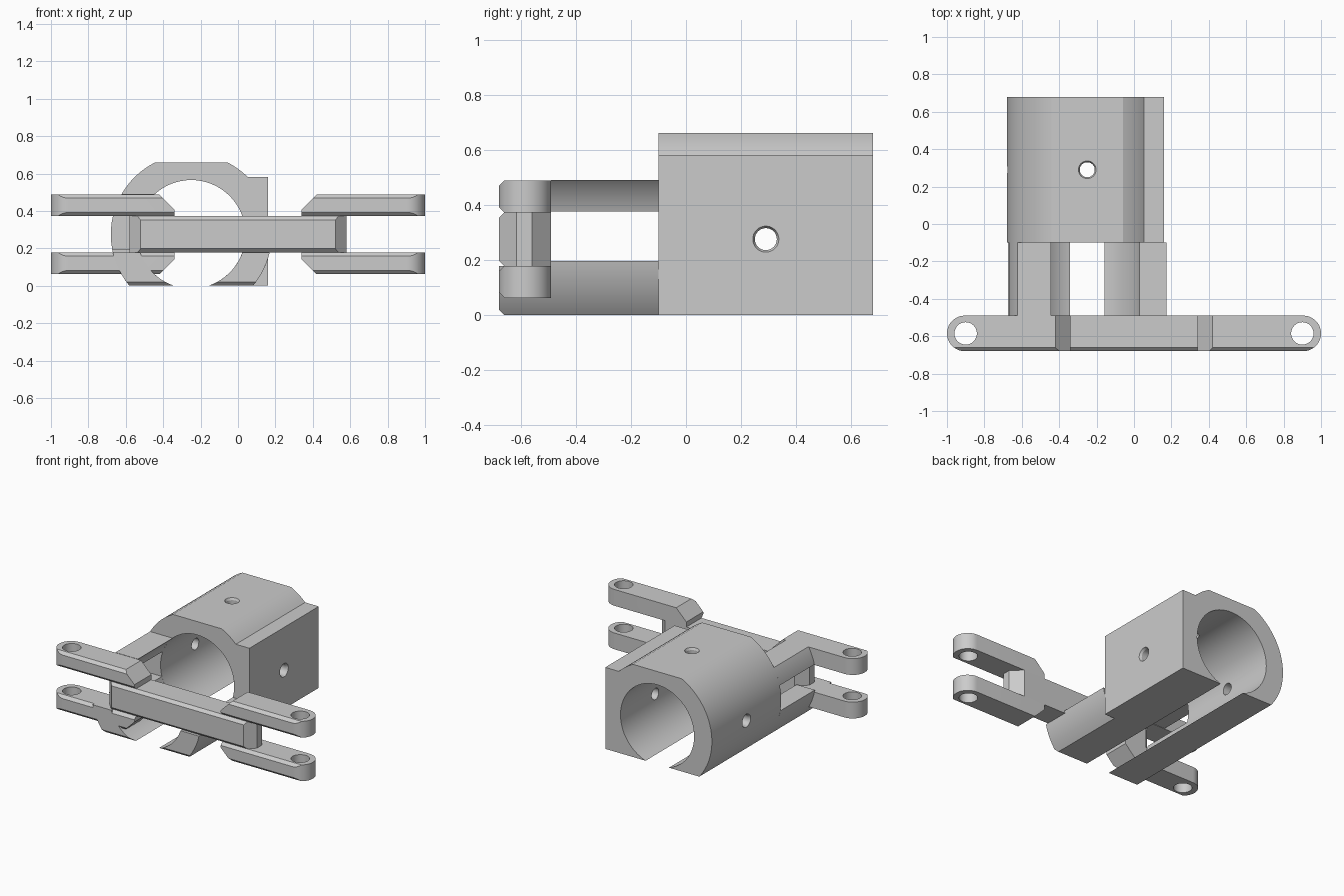
import bpy, bmesh
from math import asin, cos, sin, pi
from mathutils import Vector, Matrix

cube = bpy.data.objects.get("Cube")
if cube:
    bpy.data.objects.remove(cube, do_unlink=True)

grey = bpy.data.materials.new("plain grey")
grey.use_nodes = True
grey.diffuse_color = (0.6, 0.6, 0.6, 1)
grey.node_tree.nodes["Principled BSDF"].inputs["Base Color"].default_value = (0.6, 0.6, 0.6, 1)

# Tube centre line, radii, and front bracket depth
CX, CZ, OUTER, BORE = -0.25, 0.275, 0.43, 0.29
FRONT, BACK, TUBE_FRONT, TUBE_BACK = -0.68, -0.49, -0.1, 0.68
CHAMFER = 0.02


def arc(cx, cy, r, a0, a1, n):
    return [(cx + r * cos(a0 + (a1 - a0) * i / n), cy + r * sin(a0 + (a1 - a0) * i / n))
            for i in range(n + 1)]


def angle(z, r):
    return asin((z - CZ) / r)


def prism(points, axis, lo, hi):
    """Extrude a closed outline along y (outline in x, z) or z (outline in x, y)."""
    bm = bmesh.new()
    place = (lambda p: (p[0], lo, p[1])) if axis == "y" else (lambda p: (p[0], p[1], lo))
    face = bm.faces.new([bm.verts.new(place(p)) for p in points])
    new = bmesh.ops.extrude_face_region(bm, geom=[face])["geom"]
    step = Vector((0, hi - lo, 0) if axis == "y" else (0, 0, hi - lo))
    bmesh.ops.translate(bm, verts=[v for v in new if isinstance(v, bmesh.types.BMVert)], vec=step)
    bmesh.ops.recalc_face_normals(bm, faces=bm.faces)
    return bm


def trim(bm, point, normal):
    """Cut away everything on the normal side of a plane and cap it."""
    geom = bm.verts[:] + bm.edges[:] + bm.faces[:]
    bmesh.ops.bisect_plane(bm, geom=geom, plane_co=point, plane_no=normal, clear_outer=True)
    bmesh.ops.holes_fill(bm, edges=[e for e in bm.edges if e.is_boundary], sides=0)
    bmesh.ops.recalc_face_normals(bm, faces=bm.faces)


def make(name, bm):
    mesh = bpy.data.meshes.new(name)
    bm.to_mesh(mesh)
    bm.free()
    mesh.materials.append(grey)
    ob = bpy.data.objects.new(name, mesh)
    bpy.context.collection.objects.link(ob)
    return ob


def select(ob):
    bpy.ops.object.select_all(action="DESELECT")
    ob.select_set(True)
    bpy.context.view_layer.objects.active = ob


def drill(ob, centre, direction, r1, r2, depth):
    """Subtract a round or tapered hole, then discard the cutter."""
    bm = bmesh.new()
    bmesh.ops.create_cone(bm, cap_ends=True, segments=32, radius1=r1, radius2=r2, depth=depth)
    turn = Vector((0, 0, 1)).rotation_difference(Vector(direction)).to_matrix().to_4x4()
    bm.transform(Matrix.Translation(centre) @ turn)
    cutter = make("hole_cutter", bm)
    cutter.hide_render = True
    mod = ob.modifiers.new("hole", "BOOLEAN")
    mod.operation, mod.solver, mod.object = "DIFFERENCE", "EXACT", cutter
    select(ob)
    bpy.ops.object.modifier_apply(modifier=mod.name)
    bpy.data.objects.remove(cutter, do_unlink=True)


def smooth(ob):
    select(ob)
    bpy.ops.object.shade_smooth_by_angle(angle=pi / 7)


# Open-bottomed tube with a flat top and a square flank
low, top, step = angle(0, OUTER), angle(0.66, OUTER), angle(0.58, OUTER)
slot = angle(0, BORE)
outline = arc(CX, CZ, OUTER, pi - low, pi - top, 28)
outline += arc(CX, CZ, OUTER, top, step, 6)
outline += [(0.16, 0.58), (0.16, 0)]
outline += arc(CX, CZ, BORE, slot, pi - slot, 64)
tube = make("tube_body", prism(outline, "y", TUBE_FRONT, TUBE_BACK))

# Countersunk screw holes: top, left flank and right flank
for direction, reach in (((0, 0, 1), 0.385), ((1, 0, 0), 0.41), ((-1, 0, 0), 0.43)):
    d = Vector(direction)
    mid = Vector((CX, 0.29, CZ))
    drill(tube, mid + d * 0.4, d, 0.04, 0.04, 0.4)
    drill(tube, mid + d * reach, d, 0.035, 0.06, 0.05)
smooth(tube)


# Curved arms continuing the tube wall forward
def arm(name, side, z0, z1, y0, y1):
    def turn(a):
        return a if side > 0 else pi - a
    pts = arc(CX, CZ, OUTER, turn(angle(z0, OUTER)), turn(angle(z1, OUTER)), 12)
    pts += arc(CX, CZ, BORE, turn(angle(z1, BORE)), turn(angle(z0, BORE)), 16)
    bm = prism(pts, "y", y0, y1)
    if y0 == FRONT:
        trim(bm, (0, FRONT, z0 + CHAMFER), (0, -1, -1))
    smooth(make(name, bm))


arm("upper_right_arm", -1, 0.375, 0.49, BACK, TUBE_FRONT)
for side, label in ((-1, "right"), (1, "left")):
    arm(f"lower_{label}_arm", side, 0, 0.195, BACK, TUBE_FRONT)
    arm(f"lower_{label}_foot", side, 0, 0.178, FRONT, BACK)

# Cross bar with tapered ends and chamfered front edges
half = [(0.52, FRONT), (0.58, -0.615), (0.58, -0.56), (0.51, BACK)]
bm = prism(half + [(-x, y) for x, y in reversed(half)], "z", 0.178, 0.372)
for z, s in ((0.372, 1), (0.178, -1)):
    trim(bm, (0, FRONT, z - s * CHAMFER), (0, -1, s))
make("cross_bar", bm)

# Four hinge lugs: rounded outer end, pin hole, sloped inner end
R = (BACK - FRONT) / 2
MID = (BACK + FRONT) / 2
for side, label in ((-1, "right"), (1, "left")):
    for up, level, z0, z1 in ((1, "upper", 0.372, 0.488), (-1, "lower", 0.062, 0.178)):
        pts = [(0.34, FRONT)] + arc(1 - R, MID, R, -pi / 2, pi / 2, 24) + [(0.34, BACK)]
        bm = prism([(side * x, y) for x, y in pts], "z", z0, z1)
        far = z1 if up > 0 else z0
        trim(bm, (side * 0.42, 0, far), (-side, 0, up))
        for z, s in ((z1, 1), (z0, -1)):
            trim(bm, (0, FRONT, z - s * CHAMFER), (0, -1, s))
        lug = make(f"{level}_{label}_lug", bm)
        drill(lug, Vector((side * 0.9, MID, (z0 + z1) / 2)), (0, 0, 1), 0.06, 0.06, 0.3)
        smooth(lug)
